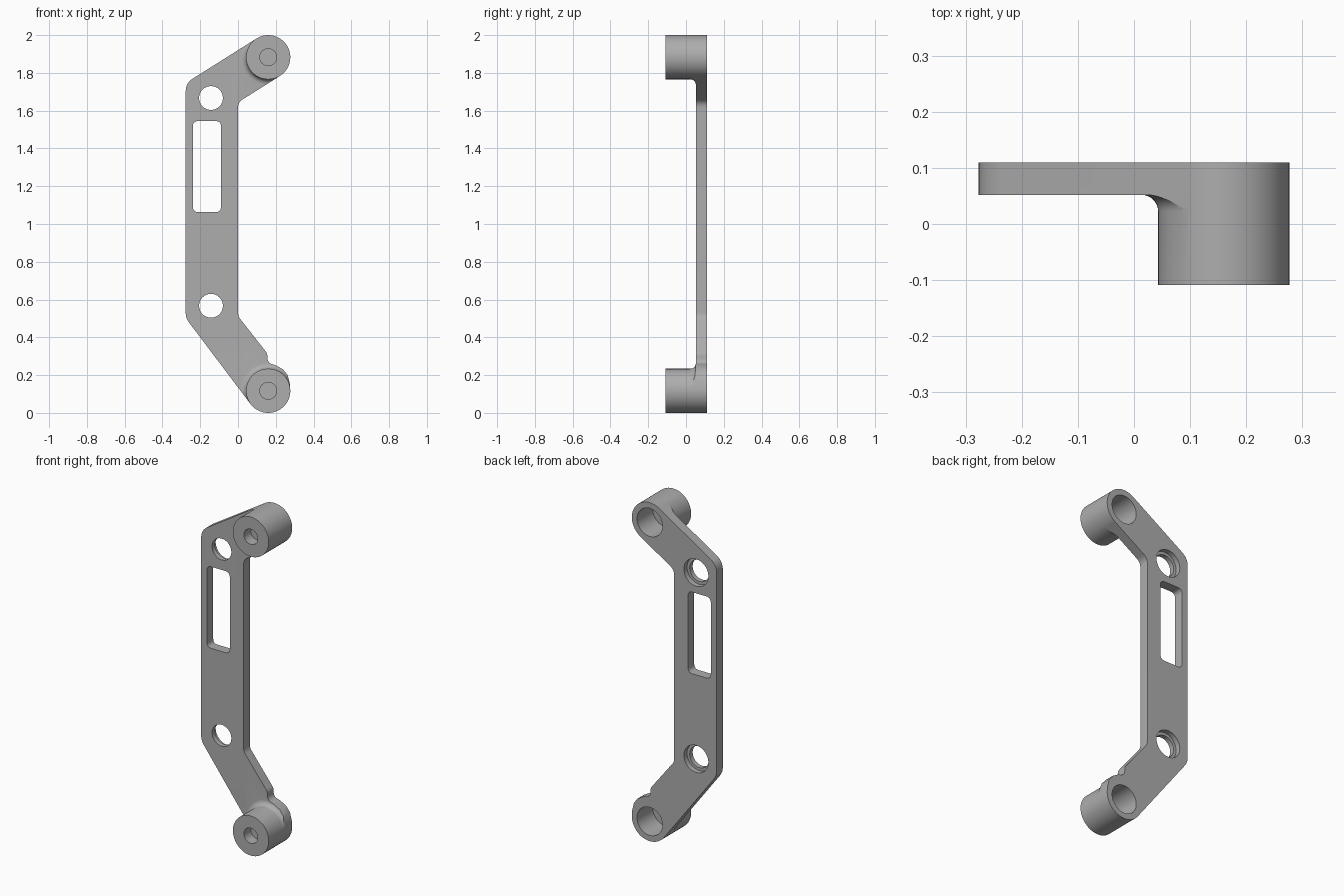
import bpy, bmesh, math
from mathutils import Vector

if "Cube" in bpy.data.objects:
    bpy.data.objects.remove(bpy.data.objects["Cube"], do_unlink=True)

BACK, PLATE_FRONT, BOSS_FRONT = 0.11, 0.052, -0.109
BOSS_R, FILLET = 0.117, 0.03
BOSSES = [(0.16, 1.883), (0.16, 0.117)]
SCREW_HOLES = [(-0.143, 1.667), (-0.143, 0.567)]

grey = bpy.data.materials.new("plain grey")
grey.use_nodes = True
COLOUR = (0.42, 0.42, 0.42, 1)
grey.diffuse_color = COLOUR
grey.node_tree.nodes["Principled BSDF"].inputs["Base Color"].default_value = COLOUR


def finish(bm, name):
    bmesh.ops.recalc_face_normals(bm, faces=bm.faces)
    mesh = bpy.data.meshes.new(name)
    bm.to_mesh(mesh)
    bm.free()
    mesh.materials.append(grey)
    obj = bpy.data.objects.new(name, mesh)
    bpy.context.scene.collection.objects.link(obj)
    return obj


def rounded(corners, steps=8):
    """Outline from (x, z, setback) corners, each eased by its setback."""
    pts = []
    for i, (x, z, cut) in enumerate(corners):
        p = Vector((x, z))
        if not cut:
            pts.append(p)
            continue
        a = p + (Vector(corners[i - 1][:2]) - p).normalized() * cut
        b = p + (Vector(corners[(i + 1) % len(corners)][:2]) - p).normalized() * cut
        for k in range(steps + 1):
            t = k / steps
            pts.append(a * (1 - t) ** 2 + p * 2 * t * (1 - t) + b * t * t)
    return pts


def prism(name, outline, y0, y1):
    bm = bmesh.new()
    face = bm.faces.new([bm.verts.new((p.x, y0, p.y)) for p in outline])
    ext = bmesh.ops.extrude_face_region(bm, geom=[face])
    verts = [g for g in ext["geom"] if isinstance(g, bmesh.types.BMVert)]
    bmesh.ops.translate(bm, verts=verts, vec=(0, y1 - y0, 0))
    return finish(bm, name)


def lathe(name, centre, profile, steps=64):
    """Solid turned about the y direction from (radius, y) points."""
    bm = bmesh.new()
    rings = [[bm.verts.new((centre[0] + r * math.cos(2 * math.pi * k / steps), y,
                            centre[1] + r * math.sin(2 * math.pi * k / steps)))
              for k in range(steps)] for r, y in profile]
    for a, b in zip(rings, rings[1:]):
        for k in range(steps):
            n = (k + 1) % steps
            bm.faces.new((a[k], a[n], b[n], b[k]))
    bm.faces.new(rings[0])
    bm.faces.new(rings[-1])
    return finish(bm, name)


def combine(obj, tool, operation):
    mod = obj.modifiers.new(operation.title(), "BOOLEAN")
    mod.operation, mod.solver, mod.object = operation, "EXACT", tool
    bpy.context.view_layer.update()
    result = bpy.data.meshes.new_from_object(
        obj.evaluated_get(bpy.context.evaluated_depsgraph_get()))
    obj.modifiers.clear()
    obj.data = result
    bpy.data.objects.remove(tool, do_unlink=True)


def tangent(centre, degrees):
    a = math.radians(degrees)
    return (centre[0] + BOSS_R * math.cos(a), centre[1] + BOSS_R * math.sin(a), 0)


# Bent plate with a small relief beside the lower boss
top, low = BOSSES
outline = rounded([
    (-0.277, 1.746, 0.045), tangent(top, 122.2), tangent(top, -57.8),
    (0, 1.644, 0.03), (0, 0.512, 0.02), (0.155, 0.315, 0.015),
    (0.157, 0.265, 0.025), (0.2, 0.252, 0), (0.238, 0.231, 0),
    (0.263, 0.2, 0), (0.275, 0.15, 0), tangent(low, 0),
    tangent(low, -142), (-0.277, 0.502, 0.03)])
bracket = prism("bracket", outline, PLATE_FRONT, BACK)

# Bosses, with fillets kept inside the plate outline
for c in BOSSES:
    arc = [math.radians(90 * k / 8) for k in range(9)]
    flare = lathe("boss_fillet", c,
                  [(BOSS_R - 0.01, PLATE_FRONT - FILLET)] +
                  [(BOSS_R + FILLET * (1 - math.cos(a)),
                    PLATE_FRONT - FILLET * (1 - math.sin(a))) for a in arc] +
                  [(BOSS_R + FILLET, BACK - 0.02)])
    combine(flare, prism("trim", outline, PLATE_FRONT - 0.1, BACK), "INTERSECT")
    combine(bracket, flare, "UNION")
    combine(bracket, lathe("boss", c, [(BOSS_R, BOSS_FRONT), (BOSS_R, BACK)]), "UNION")

# Rear bore and blind front hole in each boss
for c in BOSSES:
    combine(bracket, lathe("bore", c, [(0.083, -0.037), (0.083, 0.2)]), "DIFFERENCE")
    combine(bracket, lathe("front_hole", c, [(0.045, -0.2), (0.045, -0.045)], 40), "DIFFERENCE")

# Counterbored screw holes
for c in SCREW_HOLES:
    combine(bracket, lathe("screw_hole", c, [(0.063, -0.1), (0.063, 0.08), (0.08, 0.08), (0.08, 0.2)]),
            "DIFFERENCE")

# Rounded slot
slot = rounded([(x, z, 0.03) for x, z in
                ((-0.239, 1.063), (-0.09, 1.063), (-0.09, 1.545), (-0.239, 1.545))])
combine(bracket, prism("slot", slot, -0.1, 0.2), "DIFFERENCE")

bpy.ops.object.select_all(action="DESELECT")
bracket.select_set(True)
bpy.context.view_layer.objects.active = bracket
bpy.ops.object.shade_smooth_by_angle(angle=math.radians(30))
